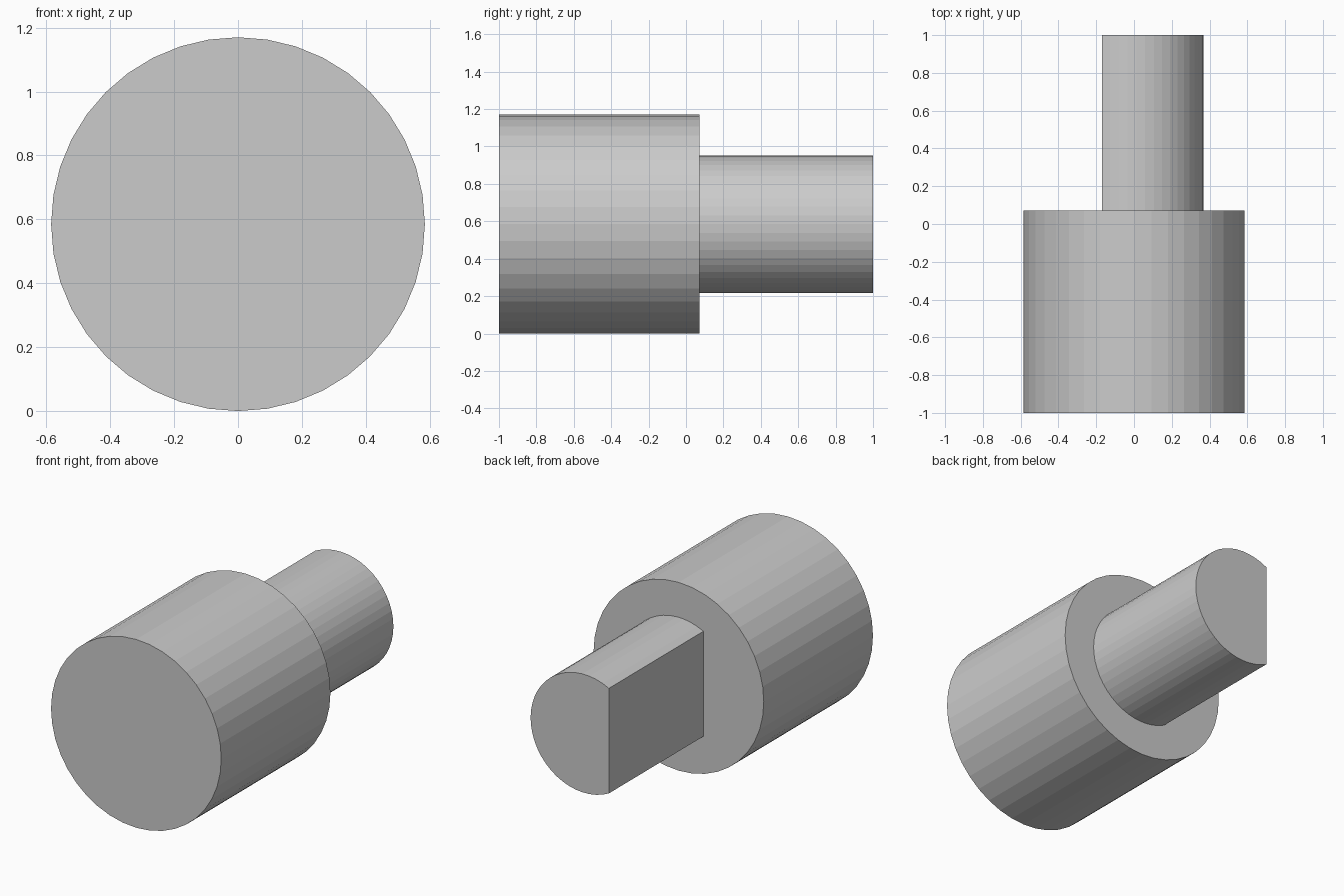
import bpy
import bmesh
from math import acos, cos, sin, tau

cube = bpy.data.objects.get("Cube")
if cube:
    bpy.data.objects.remove(cube, do_unlink=True)

AXIS_Z = 0.585      # height of the shared axis
BODY_RADIUS = 0.585
SHAFT_RADIUS = 0.368
FLAT_X = -0.17      # position of the flat cut along the shaft
FRONT, SHOULDER, BACK = -1.0, 0.072, 1.0

grey = bpy.data.materials.new("plain grey")
grey.use_nodes = True
colour = (0.6, 0.6, 0.6, 1.0)
grey.diffuse_color = colour
grey.node_tree.nodes["Principled BSDF"].inputs["Base Color"].default_value = colour


def arc(radius, start, end, steps, closed=False):
    """Points of an arc in the x-z plane; a closed arc omits its last point."""
    count = steps if closed else steps + 1
    angles = [start + (end - start) * i / steps for i in range(count)]
    return [(radius * cos(a), AXIS_Z + radius * sin(a)) for a in angles]


def extrude_profile(name, profile, y0, y1, front_cap=True):
    """Sweep an x-z outline along y into a flat-shaded solid."""
    bm = bmesh.new()
    near = [bm.verts.new((x, y0, z)) for x, z in profile]
    far = [bm.verts.new((x, y1, z)) for x, z in profile]
    if front_cap:
        bm.faces.new(near)
    bm.faces.new(far[::-1])
    for i in range(len(profile)):
        j = (i + 1) % len(profile)
        bm.faces.new((near[j], near[i], far[i], far[j]))
    mesh = bpy.data.meshes.new(name)
    bm.to_mesh(mesh)
    bm.free()
    mesh.materials.append(grey)
    obj = bpy.data.objects.new(name, mesh)
    bpy.context.collection.objects.link(obj)
    return obj


# Wide round body
extrude_profile("body", arc(BODY_RADIUS, 0, tau, 40, closed=True), FRONT, SHOULDER)

# Narrow D-shaped shaft, flat on its -x side; its hidden front end stays open
half = acos(FLAT_X / SHAFT_RADIUS)
extrude_profile("shaft", arc(SHAFT_RADIUS, -half, half, 32), SHOULDER, BACK, front_cap=False)
